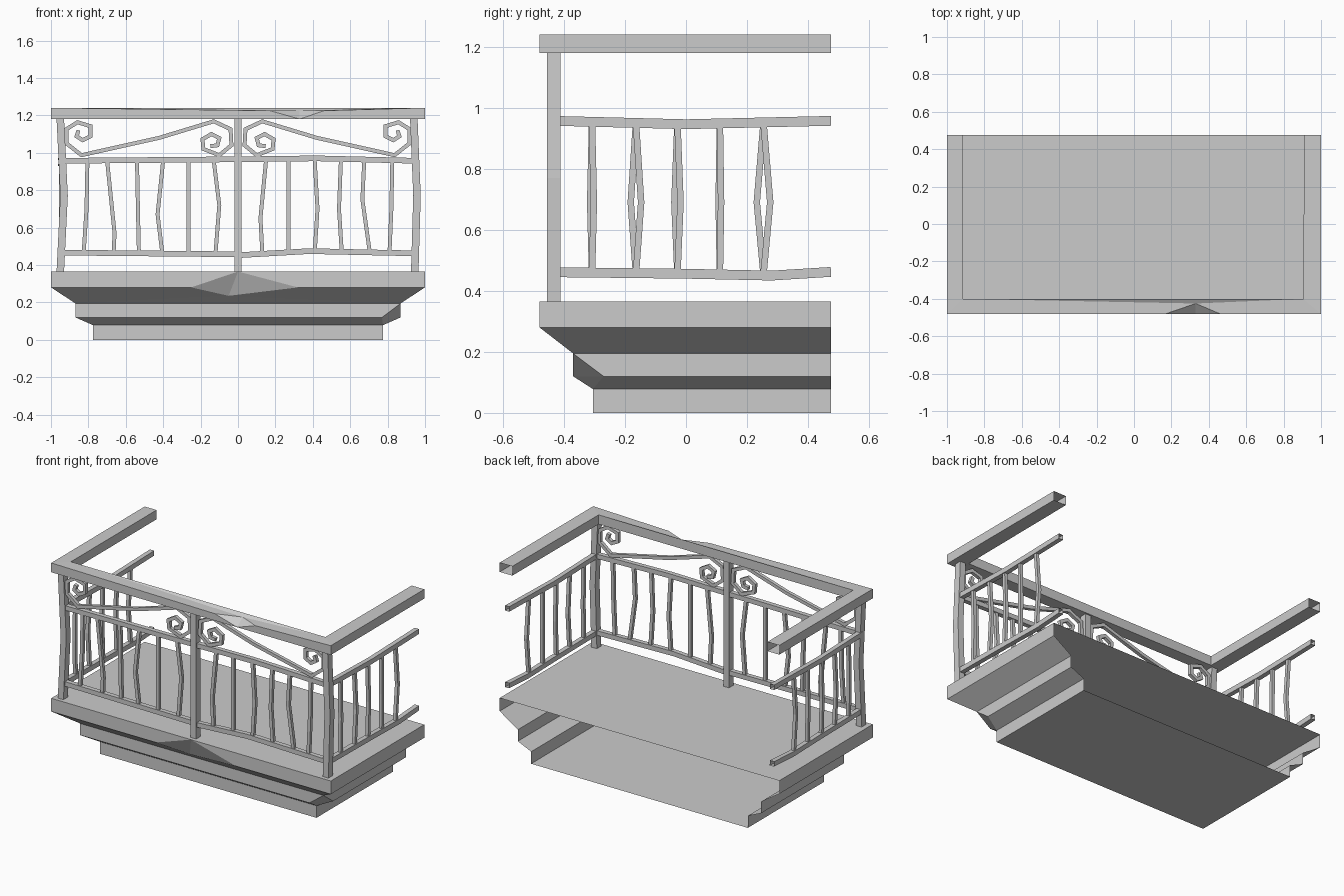
import bpy, bmesh
from mathutils import Vector

cube = bpy.data.objects.get("Cube")
if cube:
    bpy.data.objects.remove(cube)

grey = bpy.data.materials.new("stone_grey")
grey.use_nodes = True
COLOUR = (0.6, 0.6, 0.6, 1)
grey.diffuse_color = COLOUR
grey.node_tree.nodes["Principled BSDF"].inputs["Base Color"].default_value = COLOUR


def finish(bm, name):
    bmesh.ops.remove_doubles(bm, verts=bm.verts, dist=0.0005)
    bmesh.ops.recalc_face_normals(bm, faces=bm.faces)
    mesh = bpy.data.meshes.new(name)
    bm.to_mesh(mesh)
    bm.free()
    mesh.materials.append(grey)
    obj = bpy.data.objects.new(name, mesh)
    bpy.context.collection.objects.link(obj)
    return obj


def bar(name, path, width, depth, place, caps=True):
    """Mitred rectangular bar along a flat (u, v) path; place(u, v, w) gives x, y, z."""
    pts = [Vector(p) for p in path]
    bm = bmesh.new()
    rings = []
    for i, p in enumerate(pts):
        a = (p - pts[i - 1]).normalized() if i else None
        b = (pts[i + 1] - p).normalized() if i < len(pts) - 1 else None
        a, b = a or b, b or a
        na, nb = Vector((-a.y, a.x)), Vector((-b.y, b.x))
        n = (na + nb).normalized()
        off = n * (width / 2 / max(n.dot(na), 0.5))
        rings.append([bm.verts.new(place(*(p + s * off), t * depth / 2))
                      for s, t in ((1, 1), (1, -1), (-1, -1), (-1, 1))])
    for r, q in zip(rings, rings[1:]):
        for k in range(4):
            bm.faces.new((r[k], r[k - 1], q[k - 1], q[k]))
    if caps:
        bm.faces.new(rings[0])
        bm.faces.new(rings[-1])
    return finish(bm, name)


BACK, FRONT = 0.475, -0.48
RAIL_Y = -0.433


def front_plane(u, v, w):
    return (u, RAIL_Y + w, v)


def side_plane(side):
    return lambda u, v, w: (side * 0.947 + w, u, v)


# Stepped balcony base: half width, front y, height, size of the broken corner
bm = bmesh.new()
rows = []
for hw, yf, z, chip in ((1, FRONT, 0.365, 0), (1, FRONT, 0.28, 0),
                        (0.87, -0.37, 0.195, 0), (0.87, -0.37, 0.12, 0.1),
                        (0.775, -0.305, 0.078, 0), (0.775, -0.305, 0, 0)):
    ring = [(-hw, BACK), (-hw, yf), (hw - chip, yf), (hw, yf + chip), (hw, BACK)]
    if not chip:
        del ring[3]
        ring.insert(3, ring[2])
    rows.append([bm.verts.new((x, y, z)) for x, y in ring])
for i, (r, q) in enumerate(zip(rows, rows[1:])):
    for k in range(4):
        if k != 1 or i > 1:
            bm.faces.new((r[k], r[k + 1], q[k + 1], q[k]))
# Broken notch in the front edge
top, left, right, low = [bm.verts.new(p) for p in (
    (0, FRONT, 0.365), (-0.25, FRONT, 0.28), (0.32, FRONT, 0.28), (-0.05, -0.42, 0.235))]
r, q, s = rows[:3]
for f in ((r[1], q[1], left, top), (top, right, q[2], r[2]), (top, left, low),
          (top, low, right), (q[1], left, low, s[1]), (low, right, q[2], s[2]),
          (s[1], low, s[2]), (r[0], r[1], top, r[2], r[3], r[4]), rows[-1]):
    bm.faces.new(f)
finish(bm, "balcony_base")

# Hand rail, open at the wall ends, with a chipped front edge
bm = bmesh.new()
outer = [(-1, BACK), (-1, FRONT), (1, FRONT), (1, BACK)]
inner = [(-0.915, BACK), (-0.915, -0.4), (0.905, -0.4), (0.91, BACK)]
ob, ot, ib, it = [[bm.verts.new((x, y, z)) for x, y in loop]
                  for loop, z in ((outer, 1.18), (outer, 1.24), (inner, 1.18), (inner, 1.24))]
for k in range(3):
    bm.faces.new((ib[k], ib[k + 1], it[k + 1], it[k]))
    if k != 1:
        bm.faces.new((ob[k], ob[k + 1], ot[k + 1], ot[k]))
        bm.faces.new((ot[k], ot[k + 1], it[k + 1], it[k]))
        bm.faces.new((ob[k], ob[k + 1], ib[k + 1], ib[k]))
a, b, c, d = [bm.verts.new(p) for p in (
    (0.17, FRONT, 1.225), (0.46, FRONT, 1.225), (0.33, -0.425, 1.225), (0.33, FRONT, 1.18))]
for f in ((ot[1], ob[1], d, a), (d, ob[2], ot[2], b), (a, d, c), (d, b, c),
          (ot[1], a, c, it[1]), (c, b, ot[2], it[2]), (it[1], c, it[2]),
          (ob[1], d, ob[2], ib[2], ib[1])):
    bm.faces.new(f)
finish(bm, "hand_rail")

# Posts, slightly bent
for name, xs in (("right_post", (-0.95, -0.93, -0.95)), ("middle_post", (0, 0, 0)),
                 ("left_post", (0.945, 0.957, 0.94))):
    bar(name, list(zip(xs, (0.365, 0.77, 1.18))), 0.04, 0.045, front_plane)

# Thin rails of the front
for name, path in (
        ("front_lower_rail_right", ((-0.94, 0.466), (0, 0.457))),
        ("front_lower_rail_left", ((0, 0.452), (0.38, 0.474), (0.95, 0.462))),
        ("front_upper_rail_right", ((-0.94, 0.957), (0, 0.965))),
        ("front_upper_rail_left", ((0, 0.965), (0.42, 0.97), (0.95, 0.957)))):
    bar(name, path, 0.03, 0.03, front_plane)

# Front balusters: x at the bottom, bend and top, with the height of the bend
for i, (x0, x1, x2, bend) in enumerate((
        (-0.825, -0.81, -0.805, 0.7), (-0.665, -0.66, -0.7, 0.57), (-0.53, -0.535, -0.54, 0.7),
        (-0.405, -0.43, -0.4, 0.67), (-0.265, -0.265, -0.265, 0.7), (-0.12, -0.1, -0.13, 0.72),
        (0.13, 0.12, 0.15, 0.65), (0.27, 0.27, 0.27, 0.7), (0.41, 0.425, 0.41, 0.7),
        (0.555, 0.54, 0.55, 0.7), (0.705, 0.665, 0.675, 0.75), (0.81, 0.82, 0.825, 0.7))):
    bar(f"front_baluster_{i + 1}", ((x0, 0.465), (x1, bend), (x2, 0.96)), 0.021, 0.021, front_plane)

# Side rails and balusters
for side, label in ((-1, "right"), (1, "left")):
    place = side_plane(side)
    bar(label + "_upper_rail", ((RAIL_Y, 0.957), (0, 0.946), (BACK, 0.957)),
        0.032, 0.03, place, caps=False)
    bar(label + "_lower_rail", ((RAIL_Y, 0.461), (0, 0.456), (0.28, 0.45), (BACK, 0.462)),
        0.032, 0.03, place, caps=False)
    for i, (y, bow) in enumerate(((-0.308, 0.006), (-0.164, 0.017), (-0.028, 0.01),
                                  (0.111, 0.004), (0.254, 0.022))):
        bar(f"{label}_baluster_{i + 1}", ((y, 0.455), (y + side * bow, 0.69), (y, 0.95)),
            0.021, 0.021, place)

# Curled ornaments under the hand rail, mirrored about the middle post
scroll = [(-0.853, 1.12), (-0.863, 1.088), (-0.83, 1.067), (-0.789, 1.088), (-0.789, 1.142),
          (-0.858, 1.163), (-0.917, 1.126), (-0.917, 1.05), (-0.837, 0.987), (-0.42, 1.08),
          (-0.13, 1.168), (-0.04, 1.126), (-0.035, 1.04), (-0.1, 0.987), (-0.185, 1.02),
          (-0.19, 1.072), (-0.142, 1.1), (-0.1, 1.078), (-0.11, 1.04), (-0.147, 1.035)]
for side, label in ((1, "right"), (-1, "left")):
    bar(label + "_scroll", [(side * x, z) for x, z in scroll], 0.021, 0.022, front_plane)
